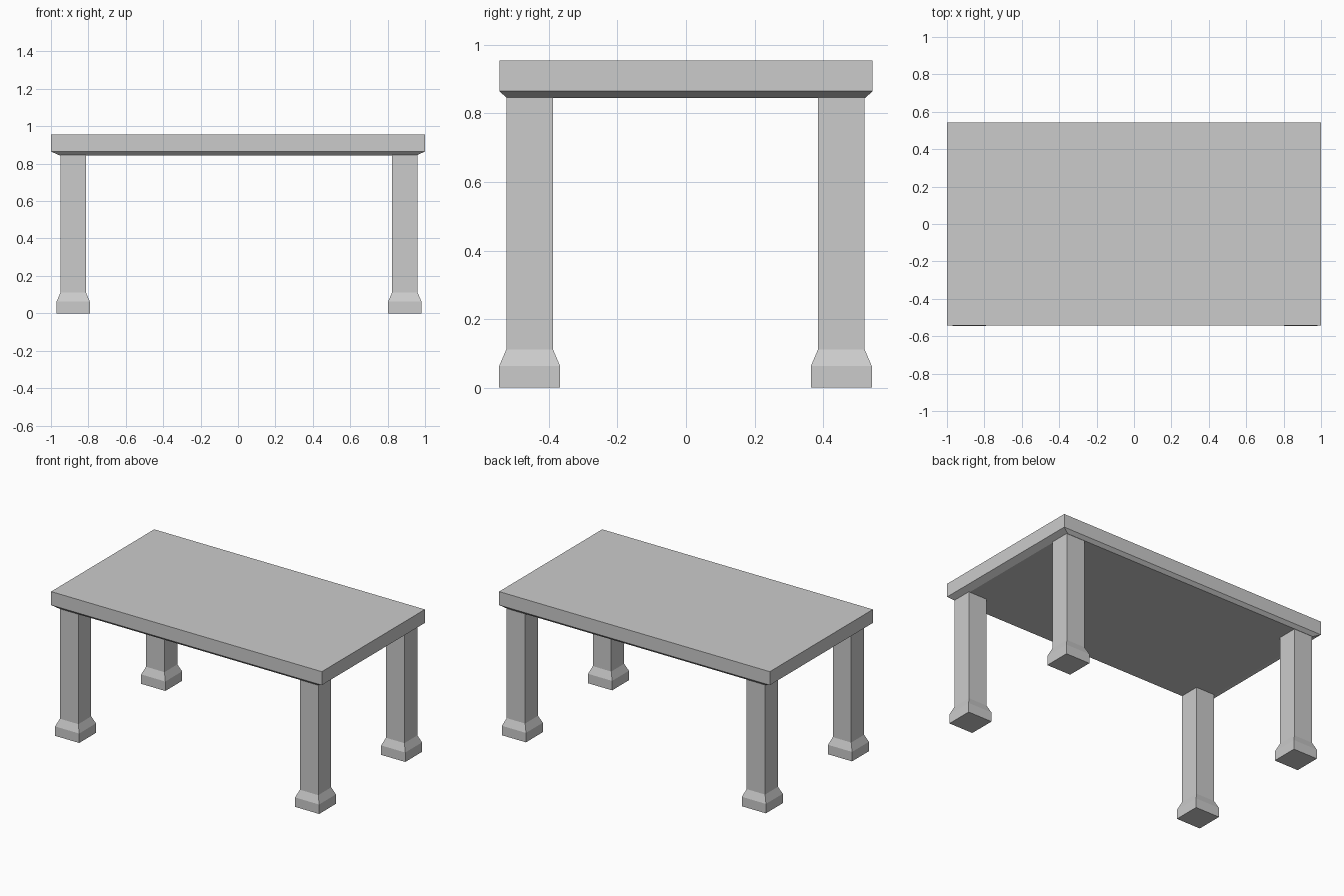
import bpy
import bmesh

if "Cube" in bpy.data.objects:
    bpy.data.objects.remove(bpy.data.objects["Cube"])


def loft(name, cx, cy, rings):
    """Stack of rectangles (half_x, half_y, z) joined into one closed solid."""
    bm = bmesh.new()
    loops = [[bm.verts.new((cx + sx * hx, cy + sy * hy, z))
              for sx, sy in ((-1, -1), (1, -1), (1, 1), (-1, 1))]
             for hx, hy, z in rings]
    for a, b in zip(loops, loops[1:]):
        for i in range(4):
            j = (i + 1) % 4
            bm.faces.new((a[i], a[j], b[j], b[i]))
    bm.faces.new(loops[0][::-1])
    bm.faces.new(loops[-1])
    mesh = bpy.data.meshes.new(name)
    bm.to_mesh(mesh)
    bm.free()
    obj = bpy.data.objects.new(name, mesh)
    bpy.context.collection.objects.link(obj)
    return obj


# Table top with a chamfered underside
loft("table_top", 0, 0, [(0.955, 0.523, 0.845), (1.0, 0.544, 0.865), (1.0, 0.544, 0.955)])

# Square legs, each flaring into a block foot
leg, foot = 0.068, 0.089
profile = [(foot, foot, 0), (foot, foot, 0.063), (leg, leg, 0.112), (leg, leg, 0.847)]
for end, y in (("front", -0.456), ("back", 0.453)):
    for side, x in (("left", -0.881), ("right", 0.892)):
        loft(f"{end}_{side}_leg", x, y, profile)
